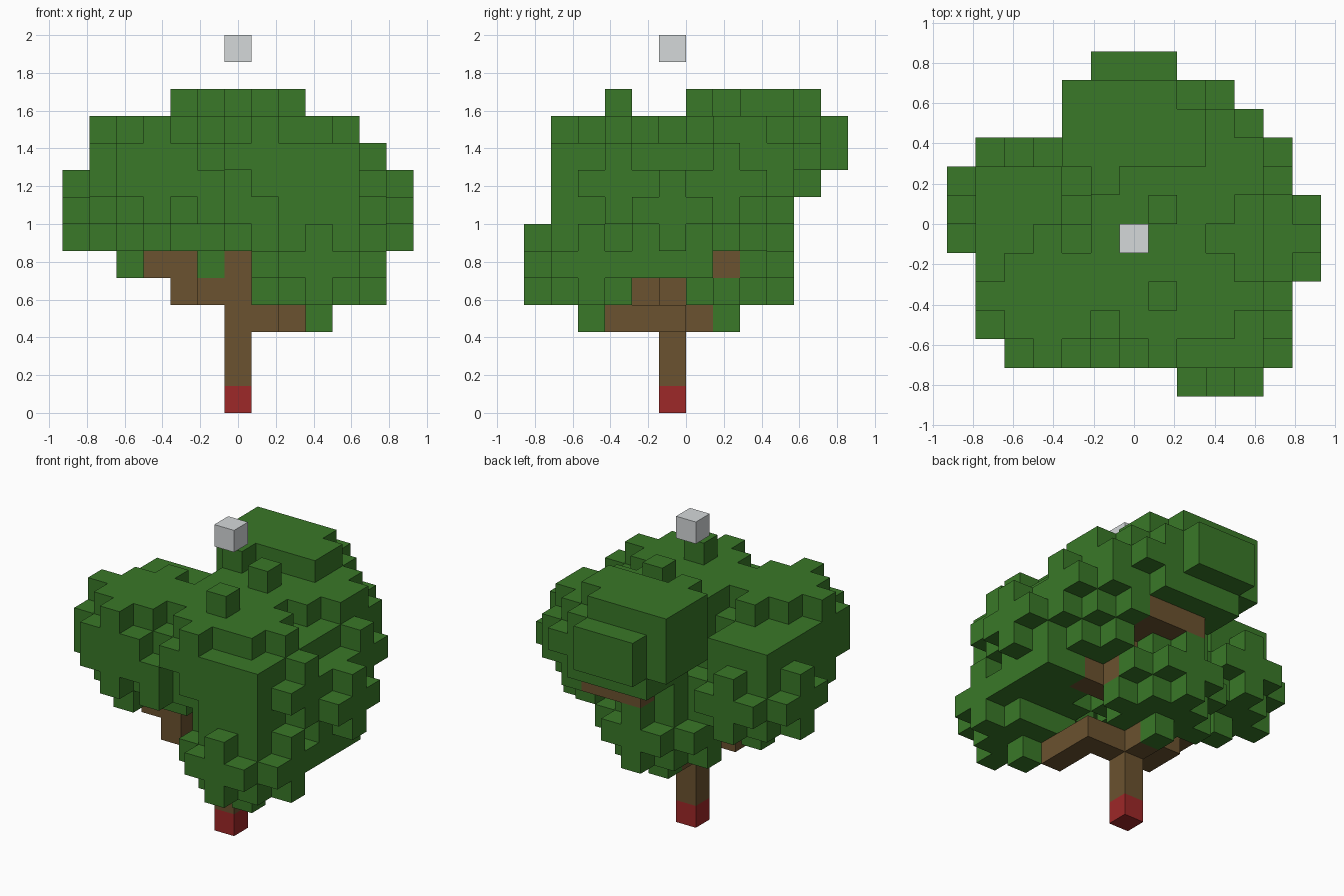
import bpy
import bmesh
from mathutils import Vector

default_cube = bpy.data.objects.get("Cube")
if default_cube:
    bpy.data.objects.remove(default_cube, do_unlink=True)

UNIT = 1 / 7  # edge of one block
CLUMP_RADIUS = 2.35  # in blocks


def make_material(name, color):
    material = bpy.data.materials.new(name)
    material.use_nodes = True
    material.diffuse_color = (*color, 1)
    shader = next(n for n in material.node_tree.nodes if n.type == "BSDF_PRINCIPLED")
    shader.inputs["Base Color"].default_value = (*color, 1)
    return material


def box(x_range, y_range, z_range):
    """All block cells in inclusive ranges."""
    return {
        (x, y, z)
        for x in range(x_range[0], x_range[1] + 1)
        for y in range(y_range[0], y_range[1] + 1)
        for z in range(z_range[0], z_range[1] + 1)
    }


def clump(*center):
    """Block cells inside a ball."""
    middle = Vector(center)
    return {cell for cell in box((-6, 6), (-6, 5), (4, 10))
            if (Vector(cell) - middle).length < CLUMP_RADIUS}


# Crown limits: per height (x range, y range), and per depth row (x range)
layers = {
    4: ((-2, 5), (-6, 3)),
    5: ((-4, 5), (-6, 3)),
    6: ((-6, 6), (-6, 3)),
    7: ((-6, 6), (-5, 3)),
    8: ((-6, 6), (-5, 4)),
    9: ((-5, 5), (-5, 5)),
    10: ((-5, 4), (-5, 5)),
}
rows = {
    -6: (2, 4), -5: (-4, 5), -4: (-5, 5), -3: (-5, 5), -2: (-5, 6), -1: (-6, 6),
    0: (-6, 6), 1: (-6, 5), 2: (-5, 5), 3: (-2, 4), 4: (-2, 3), 5: (-1, 1),
}


def in_crown(cell):
    x, y, z = cell
    (x_min, x_max), (y_min, y_max) = layers[z]
    row_min, row_max = rows[y]
    branch_gap = z == 4 and y in (-2, -1)
    return (max(x_min, row_min) <= x <= min(x_max, row_max)
            and y_min <= y <= y_max and not branch_gap)


# Trunk and branches
foot = {(0, -1, 0)}
wood = box((0, 0), (-1, -1), (1, 5))
wood |= box((1, 2), (-1, -1), (3, 3)) | box((2, 2), (-3, -2), (3, 3))
wood |= box((-2, -1), (-1, -1), (4, 4)) | box((-3, -2), (-2, -1), (5, 5))
wood |= {(0, 0, 3), (-2, -2, 4), (1, 0, 5), (2, 0, 5), (3, 0, 5)}
wood |= box((2, 2), (1, 1), (5, 6)) | {(2, 2, 7)}
wood |= box((0, 2), (3, 3), (7, 7)) | {(0, 3, 8)}
top_block = {(0, -1, 13)}

# Leaf clumps around the branch ends
leaves = clump(3, -4, 5.2)                                # low front
leaves |= clump(0, 1, 5.2)                                # low back
leaves |= clump(-4, 0, 7.2)                               # left side
leaves |= clump(-3, -3, 8.8) | clump(-3, -3, 8)           # left front
leaves |= clump(-1, -2, 8)                                # saddle
leaves |= clump(1, -3, 8.8) | clump(3, -3, 8)             # upper front
leaves |= clump(1, 0, 8.8)                                # upper middle
leaves |= clump(4, -1, 6.8)                               # right side
leaves |= clump(3, 1, 8) | clump(2, 2, 8.8)               # right back
leaves |= clump(0, 3, 9.5)                                # high back

# Upper terrace and front ledge
leaves |= box((0, 4), (-4, 2), (9, 9)) | box((3, 4), (-5, -5), (9, 9))
leaves |= box((-1, -1), (-5, -5), (7, 8))
leaves = set(filter(in_crown, leaves))

# Top plateau, single sprigs and lowest leaves
leaves |= box((-2, 2), (2, 3), (11, 11)) | box((-2, 1), (4, 4), (11, 11))
leaves |= {(-1, 1, 11), (1, 0, 11), (1, -3, 11)}
leaves |= {(3, -4, 3), (0, 1, 3)}
leaves -= wood

solid = foot | wood | leaves | top_block


def build(name, cells, material):
    """Mesh of the outward faces of a set of blocks."""
    bm = bmesh.new()
    corners = {}

    def corner(position):
        key = tuple(round(2 * p) for p in position)
        if key not in corners:
            corners[key] = bm.verts.new(Vector(position) * UNIT)
        return corners[key]

    for cell in sorted(cells):
        middle = Vector(cell) + Vector((0, 0.5, 0.5))
        for axis in range(3):
            for sign in (-1, 1):
                normal = Vector((0, 0, 0))
                normal[axis] = sign
                neighbour = tuple(round(c + n) for c, n in zip(cell, normal))
                if neighbour in solid:
                    continue
                side = Vector((0, 0, 0))
                side[(axis + 1) % 3] = 1
                up = normal.cross(side)
                quad = [middle + (normal + a * side + b * up) / 2
                        for a, b in ((-1, -1), (1, -1), (1, 1), (-1, 1))]
                bm.faces.new([corner(p) for p in quad])
    mesh = bpy.data.meshes.new(name)
    bm.to_mesh(mesh)
    bm.free()
    mesh.materials.append(material)
    bpy.context.collection.objects.link(bpy.data.objects.new(name, mesh))


build("trunk_foot", foot, make_material("red", (0.34, 0.021, 0.021)))
build("trunk_and_branches", wood, make_material("bark brown", (0.146, 0.085, 0.029)))
build("leaf_crown", leaves, make_material("leaf green", (0.041, 0.188, 0.021)))
build("floating_block", top_block, make_material("light grey", (0.66, 0.69, 0.7)))
